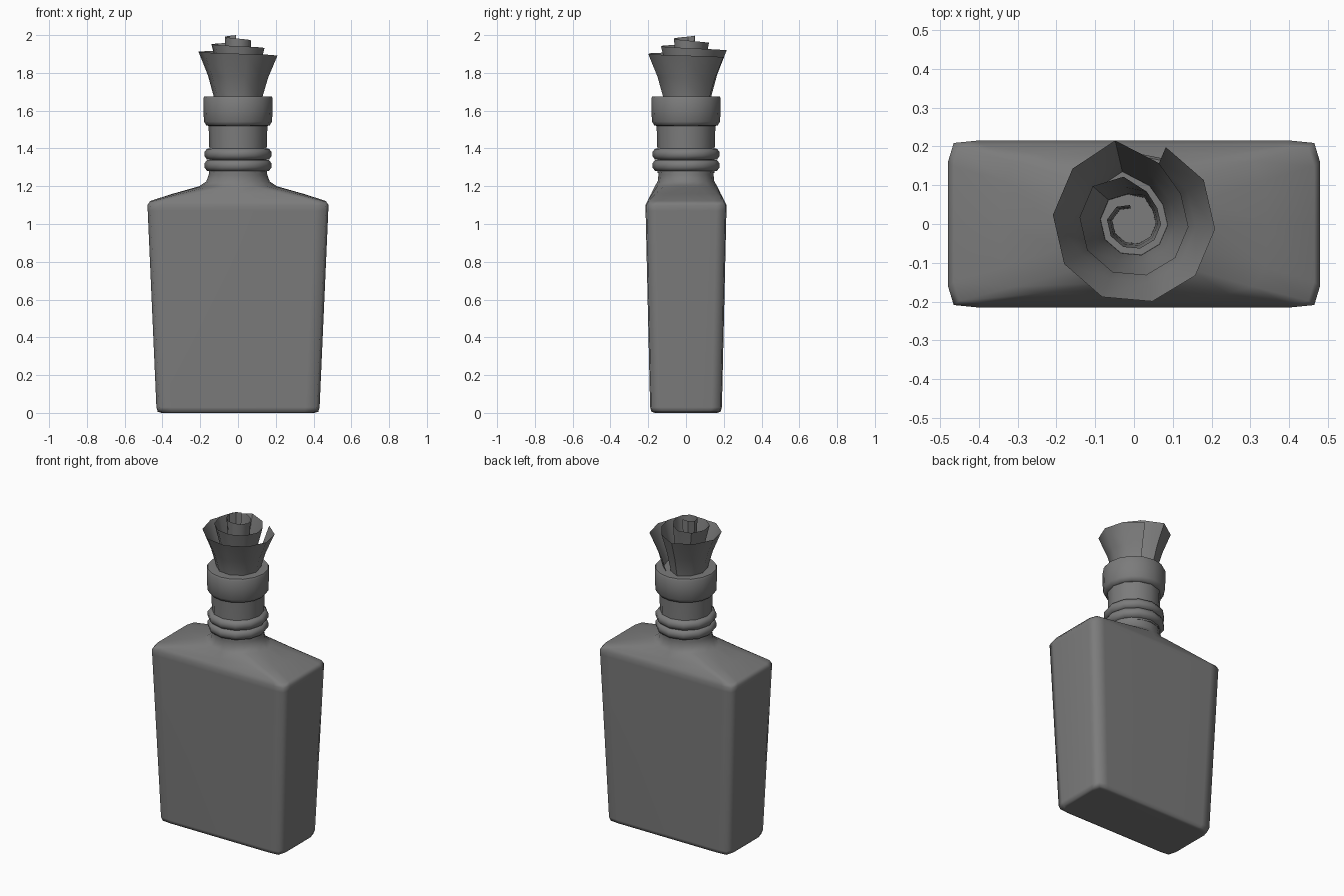
import bpy, bmesh
from math import sin, cos, pi, radians

cube = bpy.data.objects.get("Cube")
if cube:
    bpy.data.objects.remove(cube, do_unlink=True)

grey = bpy.data.materials.new("bottle grey")
grey.use_nodes = True
grey.diffuse_color = (0.2, 0.2, 0.2, 1)
grey.node_tree.nodes["Principled BSDF"].inputs["Base Color"].default_value = (0.2, 0.2, 0.2, 1)


def loft(name, rings, closed=True, caps=True, angle=60):
    """Skin a list of equal-length point rings."""
    bm = bmesh.new()
    rows = [[bm.verts.new(p) for p in ring] for ring in rings]
    n = len(rows[0])
    for low, high in zip(rows, rows[1:]):
        for i in range(n if closed else n - 1):
            j = (i + 1) % n
            bm.faces.new((low[i], low[j], high[j], high[i]))
    if caps:
        bm.faces.new(rows[0][::-1])
        bm.faces.new(rows[-1])
    bmesh.ops.recalc_face_normals(bm, faces=bm.faces)
    mesh = bpy.data.meshes.new(name)
    bm.to_mesh(mesh)
    bm.free()
    mesh.materials.append(grey)
    obj = bpy.data.objects.new(name, mesh)
    bpy.context.collection.objects.link(obj)
    bpy.ops.object.select_all(action='DESELECT')
    obj.select_set(True)
    bpy.context.view_layer.objects.active = obj
    bpy.ops.object.shade_smooth_by_angle(angle=radians(angle))
    return obj


def box_ring(hx, hy, z):
    """Rounded rectangle with three points at each corner."""
    q = [(hx, hy - 0.055), (hx - 0.015, hy - 0.006), (hx - 0.075, hy)]
    half = [(hx, 0)] + q + [(0, hy)] + [(-x, y) for x, y in q[::-1]]
    return [(x, y, z) for x, y in half + [(-x, -y) for x, y in half]]


def round_ring(rx, ry, z, n=16):
    return [(rx * cos(2 * pi * i / n), ry * sin(2 * pi * i / n), z) for i in range(n)]


def lathe(name, profile, n=12, angle=60):
    return loft(name, [round_ring(r, r, z, n) for r, z in profile], angle=angle)


# Tapered flask body with sloping shoulders running into a round neck
body = [box_ring(*s) for s in [
    (0.405, 0.165, 0), (0.425, 0.183, 0.006), (0.432, 0.19, 0.03),
    (0.478, 0.214, 1.07), (0.48, 0.215, 1.1), (0.465, 0.204, 1.122)]]
body += [[(a[0] * 0.6 + b[0] * 0.4, a[1] * 0.6 + b[1] * 0.4, 1.16)
          for a, b in zip(box_ring(0.41, 0.2, 0), round_ring(0.25, 0.16, 0))]]
body += [round_ring(*s) for s in [
    (0.205, 0.165, 1.2), (0.168, 0.15, 1.225), (0.155, 0.146, 1.26), (0.152, 0.15, 1.3)]]
flask = loft("flask_body", body, angle=70)
flask.modifiers.new("even_shading", 'WEIGHTED_NORMAL').keep_sharp = True

# Neck and the two raised bands around it
lathe("neck", [(0.152, 1.27), (0.152, 1.4), (0.156, 1.53)])
for name, z in (("lower_neck_band", 1.31), ("upper_neck_band", 1.37)):
    lathe(name, [(0.14, z - 0.031), (0.165, z - 0.028), (0.178, z - 0.01),
                 (0.178, z + 0.01), (0.165, z + 0.028), (0.14, z + 0.031)])

# Thick collar around the mouth
lathe("mouth_collar", [(0.15, 1.518), (0.168, 1.522), (0.18, 1.542), (0.183, 1.6),
                       (0.184, 1.665), (0.178, 1.676), (0.12, 1.676)], n=16, angle=50)

# Stopper: one sheet rolled into a flared spiral, rising towards the centre
tops = [0.21] * 9 + [0.216, 0.165] + [0.141] * 8 + [0.12, 0.085] + [0.07] * 7 + [0.06, 0.045]
rows = []
for t, spread in ((0, 0.58), (0.3, 0.62), (0.62, 0.76), (1, 1)):
    row = []
    for i, r in enumerate(tops):
        a = radians(67 - 36 * i)
        k = spread if i < 20 else (1 + spread) / 2
        z = 1.58 + t * (0.304 + 0.004 * i)
        row.append((r * k * cos(a), r * k * sin(a) + 0.005, z))
    rows.append(row)
loft("rolled_stopper", rows, closed=False, caps=False, angle=45)
